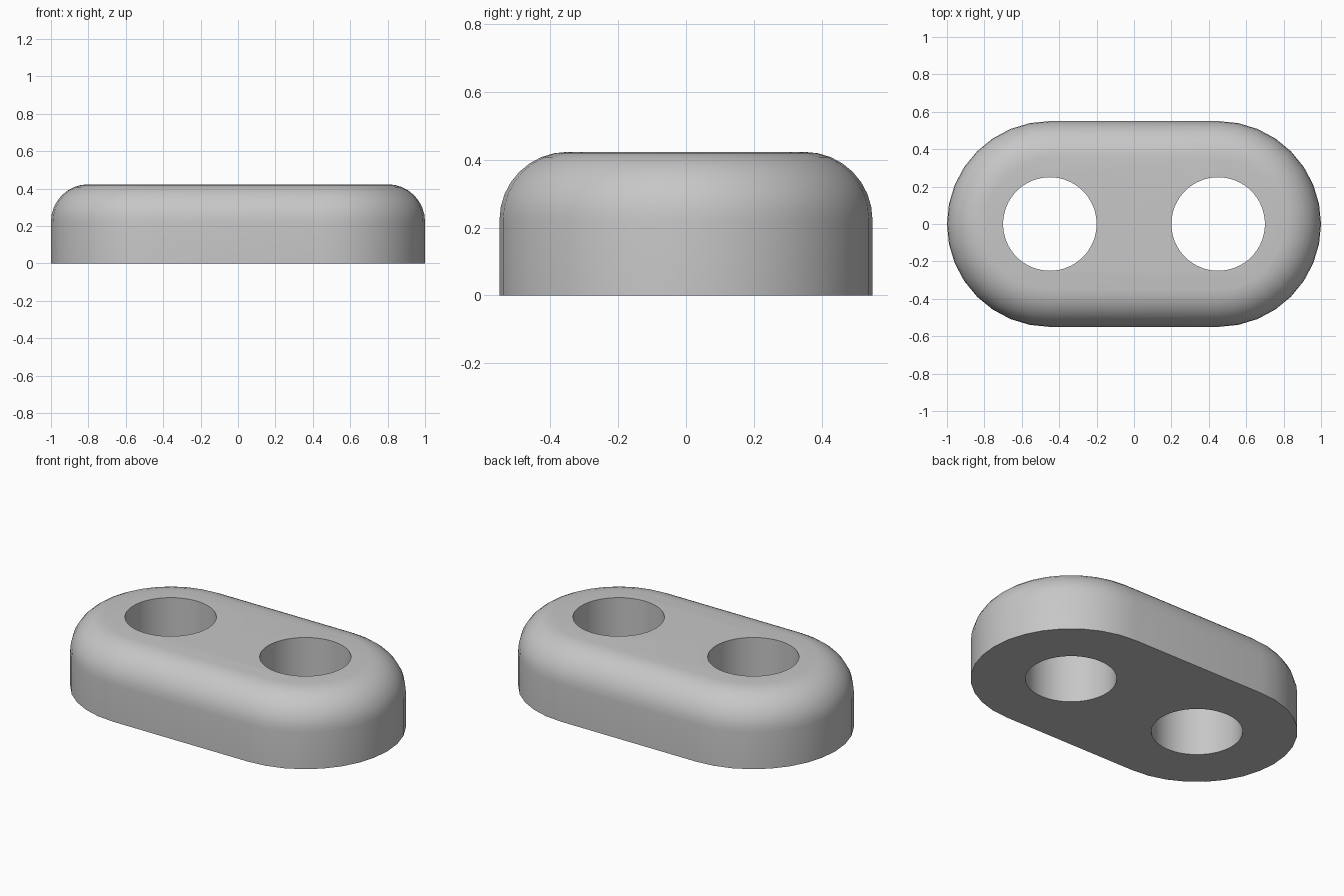
import bpy
import bmesh
import math

old = bpy.data.objects.get("Cube")
if old:
    bpy.data.objects.remove(old, do_unlink=True)

CENTRE, RADIUS, HEIGHT, FILLET, HOLE = 0.45, 0.55, 0.423, 0.2, 0.25
ARC, STEPS = 16, 8

# Single grey material
grey = bpy.data.materials.new("light_grey")
grey.use_nodes = True
grey.diffuse_color = (0.57, 0.57, 0.57, 1)
grey.node_tree.nodes["Principled BSDF"].inputs["Base Color"].default_value = grey.diffuse_color


def stadium(bm, radius, z):
    """Ring of vertices around a slot outline: two half circles joined by straights."""
    ring = []
    for side in (1, -1):
        for i in range(ARC + 1):
            a = math.pi * (i / ARC - 0.5)
            ring.append(bm.verts.new((side * (CENTRE + radius * math.cos(a)),
                                      side * radius * math.sin(a), z)))
    return ring


# Plate body: straight wall, then a rounded upper edge
bm = bmesh.new()
rings = [stadium(bm, RADIUS, 0)]
for k in range(STEPS + 1):
    a = math.pi / 2 * k / STEPS
    rings.append(stadium(bm, RADIUS - FILLET * (1 - math.cos(a)),
                         HEIGHT - FILLET * (1 - math.sin(a))))
for low, high in zip(rings, rings[1:]):
    for i in range(len(low)):
        j = (i + 1) % len(low)
        bm.faces.new((low[i], low[j], high[j], high[i]))
bm.faces.new(rings[-1])
bm.faces.new(rings[0][::-1])
bmesh.ops.recalc_face_normals(bm, faces=bm.faces)
mesh = bpy.data.meshes.new("plate")
bm.to_mesh(mesh)
bm.free()
mesh.materials.append(grey)
plate = bpy.data.objects.new("plate", mesh)
bpy.context.collection.objects.link(plate)

# Two round through holes
for name, x in (("left_hole", CENTRE), ("right_hole", -CENTRE)):
    bpy.ops.mesh.primitive_cylinder_add(vertices=64, radius=HOLE, depth=1,
                                        location=(x, 0, HEIGHT / 2))
    cutter = bpy.context.object
    cutter.name = name + "_cutter"
    cutter.data.materials.append(grey)
    cut = plate.modifiers.new(name, 'BOOLEAN')
    cut.operation = 'DIFFERENCE'
    cut.solver = 'EXACT'
    cut.object = cutter
    bpy.ops.object.select_all(action='DESELECT')
    plate.select_set(True)
    bpy.context.view_layer.objects.active = plate
    bpy.ops.object.modifier_apply(modifier=name)
    bpy.data.objects.remove(cutter, do_unlink=True)

bpy.ops.object.shade_smooth_by_angle(angle=math.radians(30))
